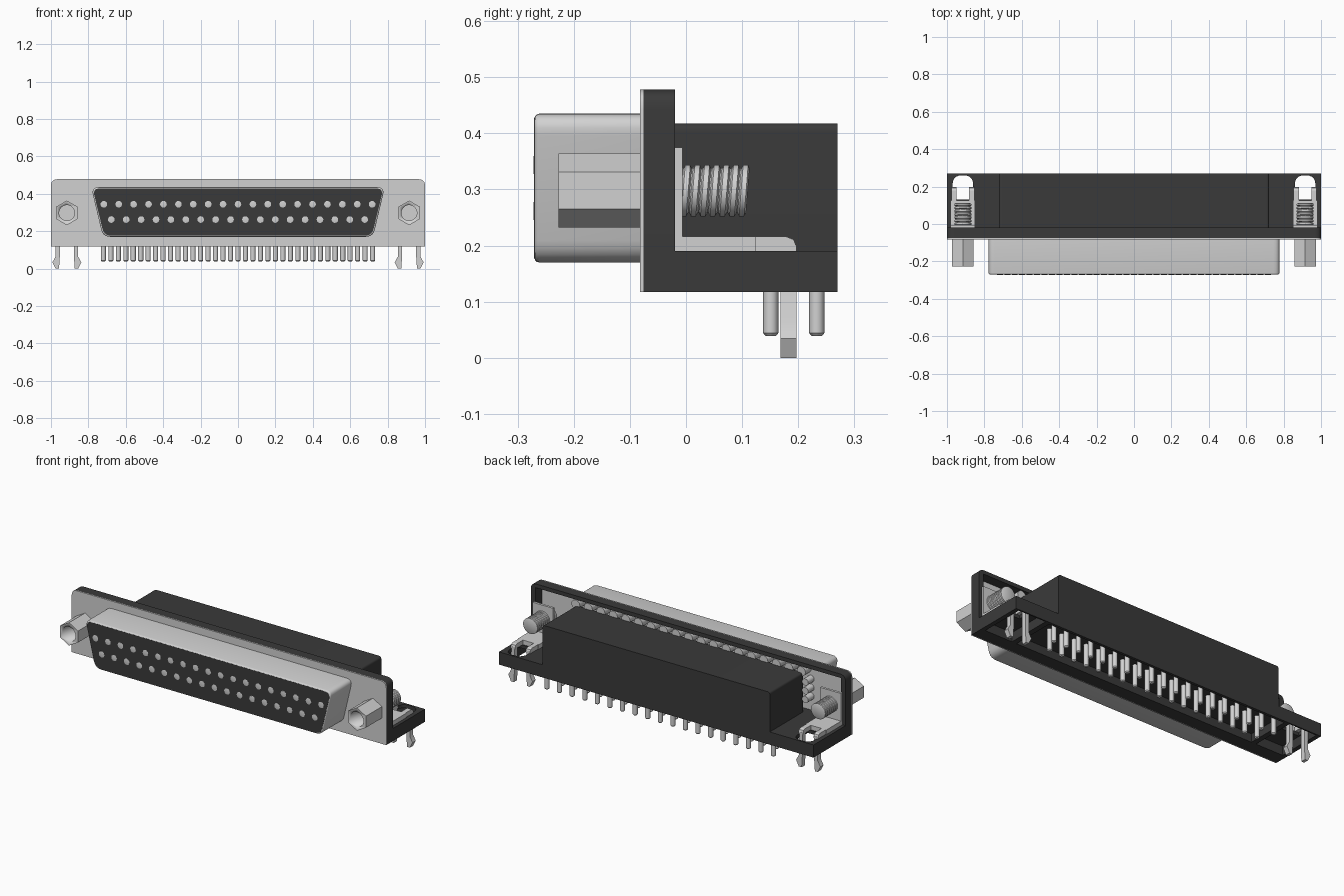
import bpy, bmesh, math
from mathutils import Vector

if "Cube" in bpy.data.objects:
    bpy.data.objects.remove(bpy.data.objects["Cube"])


def material(name, value):
    m = bpy.data.materials.new(name)
    m.use_nodes = True
    m.diffuse_color = (value, value, value, 1)
    m.node_tree.nodes["Principled BSDF"].inputs["Base Color"].default_value = (value, value, value, 1)
    return m


METAL = material("light grey metal", 0.64)
PLASTIC = material("black plastic", 0.042)


def activate(obj):
    bpy.ops.object.select_all(action="DESELECT")
    obj.select_set(True)
    bpy.context.view_layer.objects.active = obj


def finish(name, bm, mat, smooth=True):
    bmesh.ops.recalc_face_normals(bm, faces=bm.faces)
    mesh = bpy.data.meshes.new(name)
    bm.to_mesh(mesh)
    bm.free()
    mesh.materials.append(mat)
    obj = bpy.data.objects.new(name, mesh)
    bpy.context.collection.objects.link(obj)
    if smooth:
        activate(obj)
        bpy.ops.object.shade_smooth_by_angle(angle=math.radians(35))
    return obj


def box(name, x, y, z, mat):
    bm = bmesh.new()
    bmesh.ops.create_cube(bm, size=1)
    for v in bm.verts:
        v.co = [lo + (c + 0.5) * (hi - lo) for c, (lo, hi) in zip(v.co, (x, y, z))]
    return finish(name, bm, mat, False)


def prism(name, pts, a, b, mat, axis="y", bevel=0):
    """Extrude a 2D outline along y (outline in xz) or z (outline in xy)."""
    place = (lambda p, d: (p[0], d, p[1])) if axis == "y" else (lambda p, d: (p[0], p[1], d))
    bm = bmesh.new()
    first = bm.faces.new([bm.verts.new(place(p, a)) for p in pts])
    edges = list(first.edges)
    ext = bmesh.ops.extrude_face_region(bm, geom=[first], use_keep_orig=True)
    shift = Vector(place((0, 0), b - a))
    for v in ext["geom"]:
        if isinstance(v, bmesh.types.BMVert):
            v.co += shift
    if bevel:
        bmesh.ops.bevel(bm, geom=edges, offset=bevel, segments=3, profile=0.5, affect="EDGES")
    return finish(name, bm, mat)


def rounded(pts, radii, steps=5):
    """Round each corner of an outline with a short curve."""
    out = []
    for i, p in enumerate(pts):
        p, r = Vector(p), radii[i]
        if not r:
            out.append(p)
            continue
        a = p + (Vector(pts[i - 1]) - p).normalized() * r
        b = p + (Vector(pts[(i + 1) % len(pts)]) - p).normalized() * r
        for k in range(steps + 1):
            t = k / steps
            out.append(a * (1 - t) ** 2 + p * 2 * t * (1 - t) + b * t * t)
    return out


def lathe(name, profile, mat, origin, axis="y", sides=20, tilt=0):
    """Spin (radius, distance) points around an axis; tilt leans every ring."""
    bm = bmesh.new()
    rings = []
    for r, d in profile:
        ring = []
        for k in range(sides):
            t = math.tau * k / sides
            u, v = r * math.cos(t), r * math.sin(t)
            lean = d + tilt * v
            ring.append(bm.verts.new(Vector(origin) + Vector((u, lean, v) if axis == "y" else (u, v, d))))
        rings.append(ring)
    for lo, hi in zip(rings, rings[1:]):
        for k in range(sides):
            n = (k + 1) % sides
            bm.faces.new((lo[k], lo[n], hi[n], hi[k]))
    bm.faces.new(rings[0])
    bm.faces.new(rings[-1])
    return finish(name, bm, mat)


def cut(obj, cutter):
    mod = obj.modifiers.new("cut", "BOOLEAN")
    mod.operation = "DIFFERENCE"
    mod.solver = "EXACT"
    mod.object = cutter
    activate(obj)
    bpy.ops.object.modifier_apply(modifier="cut")
    bpy.data.objects.remove(cutter)


BOTTOM, TOP, DECK, BACK, REAR = 0.117, 0.478, 0.19, -0.02, 0.27
SCREW_X, SCREW_Z = 0.915, 0.298

# Flange: metal face plate with a plastic frame behind it
flange = rounded([(-1, BOTTOM), (1, BOTTOM), (1, TOP), (-1, TOP)], [0, 0, 0.035, 0.035])
prism("face_plate", flange, -0.082, -0.076, METAL)
frame = prism("flange_frame", flange, -0.076, BACK, PLASTIC)
cut(frame, box("frame_cutter", (-0.97, 0.97), (-0.1, 0), (DECK, 0.456), PLASTIC))

# Front shell with its insulator
shell = [(-0.722, 0.17), (0.722, 0.17), (0.785, 0.435), (-0.785, 0.435)]
prism("front_shell", rounded(shell, [0.04] * 4), -0.27, -0.08, METAL, bevel=0.008)
inner = [(-0.716, 0.177), (0.716, 0.177), (0.777, 0.428), (-0.777, 0.428)]
prism("insulator", rounded(inner, [0.036] * 4), -0.2705, -0.26, PLASTIC)

# Socket contacts: an upper row of nineteen and a lower row of eighteen
for count, z, row in ((19, 0.344, "upper"), (18, 0.262, "lower")):
    for i in range(count):
        x = (i - (count - 1) / 2) * 0.0797
        lathe(f"{row}_contact", [(0.018, -0.266), (0.018, -0.271), (0.012, -0.272)],
              METAL, (x, 0, z), sides=12)

# Base deck, hollow underneath, with rounded slots for the board locks
base = box("base_deck", (-1, 1), (BACK, REAR), (BOTTOM, DECK), PLASTIC)
cut(base, box("underside_cutter", (-0.77, 0.77), (0, 0.255), (0.1, 0.165), PLASTIC))
for s in (-1, 1):
    side = sorted((s * 0.8, s * 0.975))
    cut(base, box("side_cutter", side, (0, 0.262), (0.1, 0.17), PLASTIC))
    slot = [(s * SCREW_X + dx, y) for dx, y in ((-0.055, 0.13), (0.055, 0.13), (0.055, 0.26), (-0.055, 0.26))]
    cut(base, prism("slot_cutter", rounded(slot, [0, 0, 0.05, 0.05]), 0.1, 0.3, PLASTIC, axis="z"))

# Rear hood covering the bent contacts
hood = rounded([(-0.722, DECK), (0.722, DECK), (0.722, 0.418), (-0.722, 0.418)], [0, 0, 0.015, 0.015])
prism("rear_hood", hood, BACK - 0.01, REAR, PLASTIC)

# Contact tails lying in the gap between flange and hood
for i in range(19):
    lathe("contact_tail", [(0.027, -0.077), (0.027, -0.022)], METAL, ((i - 9) * 0.0797, 0, 0.426), sides=12)
for s in (-1, 1):
    for z in (0.27, 0.32, 0.37):
        lathe("end_tail", [(0.02, -0.077), (0.02, -0.022)], METAL, (s * 0.742, 0, z), sides=12)

# Solder pins in two staggered rows
for i in range(37):
    y = 0.151 if i % 2 else 0.233
    lathe("solder_pin", [(0.009, 0.039), (0.0135, 0.044), (0.0135, 0.18)], METAL,
          ((i - 18) * 0.04, y, 0), axis="z", sides=12)

for s in (-1, 1):
    cx = s * SCREW_X
    # Hexagonal jack post with a threaded bore
    hexagon = [(cx + 0.066 * math.sin(k * math.pi / 3), SCREW_Z + 0.066 * math.cos(k * math.pi / 3))
               for k in range(6)]
    post = prism("jack_post", hexagon, -0.227, -0.08, METAL)
    cut(post, lathe("bore_cutter", [(0.042, -0.24), (0.042, -0.12)], METAL, (cx, 0, SCREW_Z)))

    # Threaded screw end at the back
    thread = [(0.04, -0.075)]
    for k in range(7):
        y = -0.008 + k * 0.0172
        thread += [(0.04, y), (0.046, y + 0.003), (0.046, y + 0.012), (0.04, y + 0.015)]
    lathe("screw_thread", thread, METAL, (cx, 0, SCREW_Z), tilt=0.08)

    # Bracket: upright plate, foot and two arms
    box("bracket_plate", (cx - 0.066, cx + 0.066), (BACK, -0.006), (DECK, 0.375), METAL)
    box("bracket_foot", (cx - 0.066, cx + 0.066), (BACK, 0.125), (DECK, 0.216), METAL)
    for side in (-1, 1):
        arm = box("bracket_arm", sorted((cx + side * 0.034, cx + side * 0.062)), (0.125, 0.197),
                  (DECK, 0.216), METAL)
        # Slope the far end of each arm down
        bm = bmesh.new()
        bm.from_mesh(arm.data)
        tip = [e for e in bm.edges if all(v.co.y > 0.19 and v.co.z > 0.21 for v in e.verts)]
        bmesh.ops.bevel(bm, geom=tip, offset=0.018, segments=2, profile=0.5, affect="EDGES")
        bm.to_mesh(arm.data)
        bm.free()

        # Barbed leg that clips into the board
        leg = [(0.038, 0.2), (0.06, 0.2), (0.06, 0.065), (0.077, 0.034), (0.06, 0), (0.042, 0), (0.038, 0.06)]
        prism("board_lock_leg", [(cx + side * dx, z) for dx, z in leg], 0.168, 0.197, METAL)
